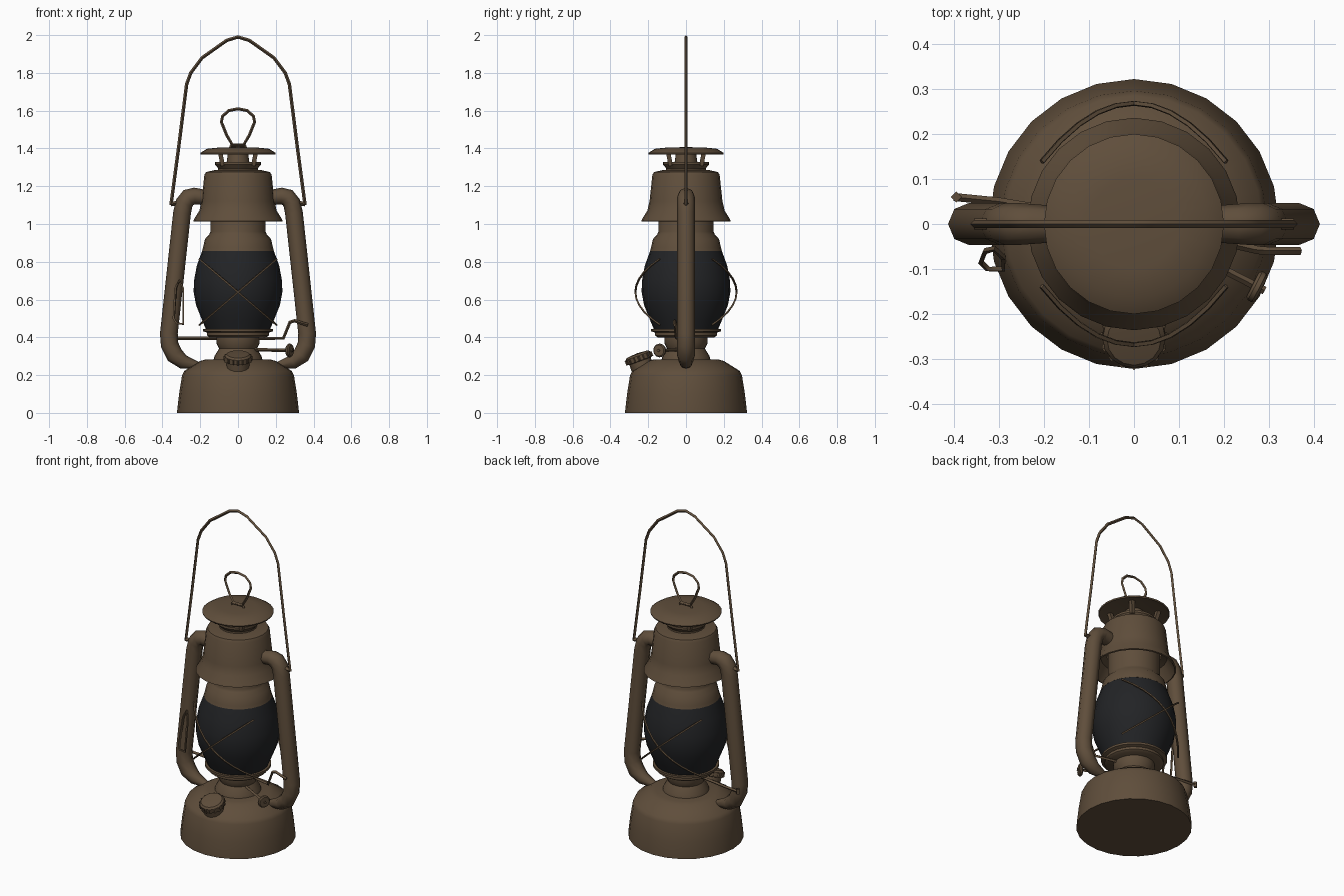
import bpy, bmesh, math
from mathutils import Vector, Matrix

if "Cube" in bpy.data.objects:
    bpy.data.objects.remove(bpy.data.objects["Cube"])


def material(name, rgb):
    m = bpy.data.materials.new(name)
    m.use_nodes = True
    m.diffuse_color = (*rgb, 1)
    bsdf = next(n for n in m.node_tree.nodes if n.type == 'BSDF_PRINCIPLED')
    bsdf.inputs["Base Color"].default_value = (*rgb, 1)
    return m


brown = material("aged brown metal", (0.115, 0.076, 0.044))
dark = material("smoked dark glass", (0.016, 0.017, 0.019))


def finish(ob, mat, angle=35):
    ob.data.materials.append(mat)
    bpy.ops.object.select_all(action='DESELECT')
    ob.select_set(True)
    bpy.context.view_layer.objects.active = ob
    if ob.type == 'CURVE':
        bpy.ops.object.convert(target='MESH')
    bpy.ops.object.shade_smooth_by_angle(angle=math.radians(angle))
    return ob


def lathe(name, profile, mat=brown, steps=24, place=Matrix()):
    """Turn a list of (radius, height) points about the z axis."""
    bm = bmesh.new()
    vs = [bm.verts.new((r, 0, z)) for r, z in profile]
    es = [bm.edges.new(p) for p in zip(vs, vs[1:])]
    bmesh.ops.spin(bm, geom=vs + es, cent=(0, 0, 0), axis=(0, 0, 1),
                   angle=math.tau, steps=steps)
    bmesh.ops.remove_doubles(bm, verts=bm.verts, dist=0.0005)
    bmesh.ops.recalc_face_normals(bm, faces=bm.faces)
    bm.transform(place)
    me = bpy.data.meshes.new(name)
    bm.to_mesh(me)
    bm.free()
    ob = bpy.data.objects.new(name, me)
    bpy.context.collection.objects.link(ob)
    return finish(ob, mat)


def wire(name, points, radius, scale=None, closed=False, sides=0):
    """Sweep a round bar along points; scale thins it point by point."""
    cu = bpy.data.curves.new(name, 'CURVE')
    cu.dimensions = '3D'
    cu.bevel_depth = radius
    cu.bevel_resolution = sides
    cu.use_fill_caps = True
    sp = cu.splines.new('POLY')
    sp.points.add(len(points) - 1)
    for i, p in enumerate(points):
        sp.points[i].co = (*p, 1)
        sp.points[i].radius = scale[i] if scale else 1
    sp.use_cyclic_u = closed
    ob = bpy.data.objects.new(name, cu)
    bpy.context.collection.objects.link(ob)
    return finish(ob, brown, 50)


# Fuel tank, burner and globe seat
lathe("fuel_tank", [(0, 0), (0.322, 0), (0.322, 0.012), (0.312, 0.1), (0.296, 0.2),
                    (0.285, 0.222), (0.2, 0.275), (0.17, 0.283), (0, 0.283)])
lathe("burner", [(0, 0.28), (0.13, 0.28), (0.125, 0.3), (0.1, 0.34), (0.115, 0.37),
                 (0.115, 0.4), (0, 0.4)])
lathe("globe_seat", [(0, 0.4), (0.15, 0.4), (0.165, 0.41), (0.165, 0.425),
                     (0.185, 0.432), (0.185, 0.445), (0, 0.445)])

# Glass globe
lathe("glass_globe", [(0, 0.443), (0.17, 0.443), (0.19, 0.49), (0.222, 0.57),
                      (0.235, 0.64), (0.233, 0.7), (0.218, 0.78), (0.188, 0.862),
                      (0, 0.862)], dark)

# Chimney, hollow hood and vent neck
lathe("chimney", [(0, 0.858), (0.19, 0.858), (0.185, 0.875), (0.175, 0.92),
                  (0.152, 0.945), (0.146, 0.96), (0.146, 1.2), (0, 1.2)])
lathe("hood", [(0.15, 1.1), (0.185, 1.09), (0.228, 1.012), (0.236, 1.015),
               (0.232, 1.027), (0.205, 1.07), (0.193, 1.12), (0.178, 1.26),
               (0.17, 1.275), (0.125, 1.285), (0, 1.285)])
lathe("vent_neck", [(0, 1.28), (0.105, 1.28), (0.105, 1.295), (0.122, 1.315),
                    (0.122, 1.328), (0.06, 1.328), (0.05, 1.4), (0, 1.4)])

# Rain cap, hollow below, on four flat posts
lathe("rain_cap", [(0, 1.385), (0.155, 1.38), (0.197, 1.368), (0.2, 1.376),
                   (0.165, 1.398), (0.1, 1.405), (0, 1.407)])
for i in range(4):
    a = math.radians(45 + 90 * i)
    c, s = math.cos(a), math.sin(a)
    wire(f"cap_post_{i + 1}", [(0.115 * c, 0.115 * s, 1.31), (0.135 * c, 0.135 * s, 1.385)], 0.016)

# Lifting ring and its staple
half = [(0.03, 1.42), (0.06, 1.47), (0.088, 1.54), (0.082, 1.57), (0.05, 1.6)]
wire("lifting_ring", [(-x, 0, z) for x, z in half] + [(0, 0, 1.61)]
     + [(x, 0, z) for x, z in reversed(half)], 0.008, closed=True)
wire("ring_staple", [(-0.04, 0, 1.4), (-0.035, 0, 1.416), (0.035, 0, 1.416), (0.04, 0, 1.4)], 0.009)

# Carrying handle
half = [(0.355, 1.1), (0.315, 1.4), (0.272, 1.74), (0.25, 1.8), (0.19, 1.88), (0.06, 1.972)]
wire("carrying_handle", [(-x, 0, z) for x, z in half] + [(0, 0, 1.99)]
     + [(x, 0, z) for x, z in reversed(half)], 0.009)

# Side air tubes with pinched lower ends, and their handle pivots
tube = [(0.17, 1.14), (0.23, 1.148), (0.262, 1.14), (0.285, 1.11), (0.296, 1.06),
        (0.366, 0.42), (0.362, 0.36), (0.335, 0.305), (0.29, 0.27), (0.21, 0.25)]
thick = [0.85, 0.95, 1, 1, 1, 1, 1, 1, 0.8, 0.4]
for name, side in (("left", 1), ("right", -1)):
    wire(name + "_air_tube", [(side * x, 0, z) for x, z in tube], 0.047, thick, sides=2)
    wire(name + "_handle_pivot", [(side * 0.3, 0, 1.115), (side * 0.355, 0, 1.105)], 0.012)

# Crossed guard wires, front and back of the globe
for face, fy in (("front", -1), ("back", 1)):
    for lean, k in (("rising", 1), ("falling", -1)):
        ts = [i / 5 for i in range(-5, 6)]
        wire(f"{face}_{lean}_guard",
             [(k * 0.205 * t, fy * (0.268 - 0.13 * t * t), 0.64 + 0.175 * t) for t in ts], 0.006)

# Tilted filler cap with a ribbed rim
tilt = Matrix.Translation((0, -0.235, 0.25)) @ Matrix.Rotation(math.radians(20), 4, 'X')
lathe("filler_cap", [(0, -0.03), (0.06, -0.03), (0.06, 0.025), (0.07, 0.028), (0.07, 0.055),
                     (0.06, 0.065), (0, 0.07)], steps=16, place=tilt)
for i in range(16):
    a = math.tau * i / 16
    p = Vector((0.07 * math.cos(a), 0.07 * math.sin(a), 0))
    wire(f"cap_rib_{i + 1}", [tilt @ (p + Vector((0, 0, h))) for h in (0.028, 0.054)], 0.006)

# Wick shaft and thumb wheel
start, end = Vector((0.08, -0.04, 0.335)), Vector((0.29, -0.148, 0.33))
wire("wick_shaft", [start, end], 0.009)
turn = (end - start).to_track_quat('Z', 'Y').to_matrix().to_4x4()
lathe("wick_wheel", [(0, -0.03), (0.03, -0.03), (0.036, -0.024), (0.036, -0.014),
                     (0.03, -0.008), (0, -0.008)], steps=12, place=Matrix.Translation(end) @ turn)

# Globe lifting lever running across the burner
wire("globe_lever", [(-0.4, 0.06, 0.395), (-0.3, 0.05, 0.395), (0, 0, 0.395), (0.24, -0.05, 0.395),
                     (0.275, -0.058, 0.48), (0.3, -0.06, 0.488), (0.37, -0.06, 0.465)], 0.009)
wire("lever_knob", [(-0.395, 0.06, 0.38), (-0.395, 0.06, 0.41)], 0.012)

# Wire loop hung beside the right tube
wire("side_loop", [(-0.29, -0.1, 0.47), (-0.325, -0.1, 0.475), (-0.34, -0.085, 0.5),
                   (-0.33, -0.06, 0.66), (-0.31, -0.055, 0.7), (-0.29, -0.075, 0.66)],
     0.007, closed=True)
